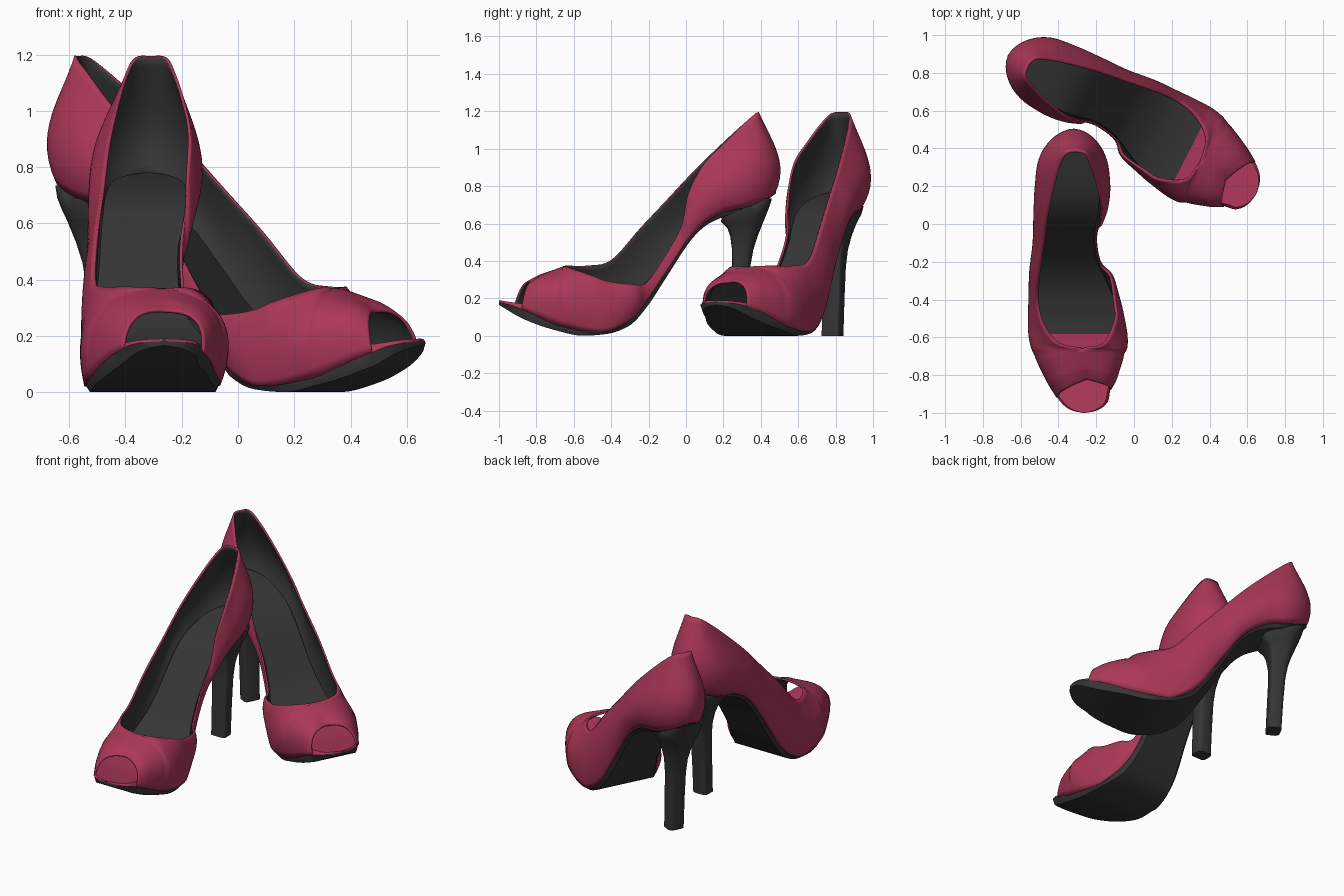
import bpy, bmesh, math
from mathutils import Vector, Matrix

if "Cube" in bpy.data.objects:
    bpy.data.objects.remove(bpy.data.objects["Cube"])


def mat(name, col):
    m = bpy.data.materials.new(name)
    m.diffuse_color = (*col, 1)
    m.use_nodes = True
    m.node_tree.nodes["Principled BSDF"].inputs["Base Color"].default_value = m.diffuse_color
    return m


RED = mat("raspberry leather", (0.41, 0.039, 0.098))
DARK = mat("charcoal lining", (0.036, 0.036, 0.036))

# side profiles (y, z): feather line, sole underside, footbed
FEATHER = [(-1, .181), (-.92, .158), (-.83, .12), (-.7, .06), (-.6, .035), (-.5, .022), (-.4, .03),
           (-.3, .08), (-.2, .205), (-.1, .355), (0, .5), (.08, .59), (.2, .66), (.33, .69),
           (.43, .73), (.48, .77)]
UNDER = [(-1, .165), (-.87, .09), (-.7, .03), (-.55, 0), (-.42, .01), (-.3, .055), (-.22, .14),
         (-.1, .32), (0, .475), (.06, .55), (.12, .598), (.2, .635), (.3, .665), (.4, .705), (.48, .76)]
BED = [(-1, .19), (-.87, .17), (-.7, .15), (-.55, .15), (-.4, .175), (-.28, .235), (-.2, .3),
       (-.1, .43), (0, .56), (.1, .66), (.2, .71), (.35, .755), (.48, .782)]
# foot outline (x, y): outer side from toe to heel, inner side back to toe
OUTER = [(-.41, -.92), (-.465, -.83), (-.52, -.7), (-.538, -.6), (-.545, -.5), (-.545, -.4),
         (-.535, -.25), (-.513, -.1), (-.5, .05), (-.485, .2), (-.463, .33), (-.405, .43), (-.32, .48)]
INNER = [(-.235, .43), (-.182, .33), (-.165, .2), (-.17, .09), (-.185, 0), (-.195, -.03),
         (-.197, -.1), (-.178, -.2), (-.14, -.28), (-.088, -.4), (-.066, -.5), (-.061, -.6),
         (-.074, -.7), (-.097, -.82), (-.122, -.88)]
# top edge (x, y, z) and bulge of the wall at each outline point
TOP_OUT = [(-.25, -.825, .29, .055), (-.26, -.765, .33, .085), (-.27, -.66, .37, .113),
           (-.4, -.635, .375, .075), (-.485, -.53, .375, .042), (-.515, -.4, .405, .027),
           (-.505, -.25, .57, .033), (-.483, -.1, .73, .036), (-.462, .05, .89, .045),
           (-.43, .2, 1.035, .055), (-.397, .315, 1.14, .062), (-.365, .375, 1.19, .055),
           (-.31, .39, 1.195, .05)]
TOP_IN = [(-.255, .375, 1.19, .048), (-.225, .315, 1.14, .052), (-.19, .21, 1.035, .045),
          (-.168, .1, .925, .032), (-.176, .015, .77, .016), (-.192, -.025, .59, .005),
          (-.197, -.1, .445, .002), (-.175, -.21, .285, .004), (-.12, -.28, .275, .02),
          (-.1, -.41, .29, .022), (-.095, -.51, .325, .03), (-.16, -.635, .368, .072),
          (-.27, -.66, .37, .113), (-.26, -.765, .33, .085), (-.25, -.825, .29, .055)]


def curve(pts, y):
    """Smooth monotone interpolation of (y, value) points."""
    d = [(b[1] - a[1]) / (b[0] - a[0]) for a, b in zip(pts, pts[1:])]
    m = [d[0]] + [2 * p * q / (p + q) if p * q > 0 else 0 for p, q in zip(d, d[1:])] + [d[-1]]
    i = 0
    while i < len(pts) - 2 and y > pts[i + 1][0]:
        i += 1
    h = pts[i + 1][0] - pts[i][0]
    t = min(max((y - pts[i][0]) / h, 0), 1)
    return ((2 * t**3 - 3 * t**2 + 1) * pts[i][1] + (t**3 - 2 * t**2 + t) * h * m[i]
            + (3 * t**2 - 2 * t**3) * pts[i + 1][1] + (t**3 - t**2) * h * m[i + 1])


def catmull(a, b, c, d, t):
    return .5 * (2 * b + (c - a) * t + (2 * a - 5 * b + 4 * c - d) * t * t
                 + (3 * b - a - 3 * c + d) * t**3)


def finish(bm, name, mtx, mirrored, angle):
    bmesh.ops.transform(bm, matrix=mtx, verts=bm.verts)
    if mirrored:
        bmesh.ops.reverse_faces(bm, faces=bm.faces)
    me = bpy.data.meshes.new(name)
    bm.to_mesh(me)
    bm.free()
    ob = bpy.data.objects.new(name, me)
    bpy.context.collection.objects.link(ob)
    me.materials.append(RED)
    me.materials.append(DARK)
    bpy.ops.object.select_all(action='DESELECT')
    ob.select_set(True)
    bpy.context.view_layer.objects.active = ob
    bpy.ops.object.shade_smooth_by_angle(angle=math.radians(angle))
    return ob


def grid(bm, rows, closed=False):
    """Skin rows of points; returns faces as (face, column)."""
    vs = [[bm.verts.new(p) for p in r] for r in rows]
    n, out = len(rows[0]), []
    for a, b in zip(vs, vs[1:]):
        for j in range(n if closed else n - 1):
            k = (j + 1) % n
            out.append((bm.faces.new((a[j], a[k], b[k], b[j])), j))
    return vs, out


def upper():
    F = [Vector((x, y, curve(FEATHER, y))) for x, y in OUTER + INNER]
    tops = TOP_OUT + TOP_IN
    T = [Vector(t[:3]) for t in tops]
    B = [t[3] for t in tops]
    n, sub, rows = len(F), 5, 14
    fs, ts, bs = [], [], []
    for i in range(n - 1):
        lo, hi = max(i - 1, 0), min(i + 2, n - 1)
        t0 = T[n - 4] if i == 2 else T[lo]
        t3 = T[3] if i == n - 4 else T[hi]
        for s in range(sub + (i == n - 2)):
            u = s / sub
            fs.append(catmull(F[lo], F[i], F[i + 1], F[hi], u))
            crown = i < 2 or i > n - 4
            ts.append(T[i].lerp(T[i + 1], u) if crown else catmull(t0, T[i], T[i + 1], t3, u))
            bs.append(catmull(B[lo], B[i], B[i + 1], B[hi], u))
    cols = []
    for i, (f, t, b) in enumerate(zip(fs, ts, bs)):
        tan = fs[min(i + 1, len(fs) - 1)] - fs[max(i - 1, 0)]
        nor = (t - f).cross(tan).normalized()
        skew = 1.2 * min(max((t.z - .6) / .4, 0), 1)  # heel cup is fullest low down
        cols.append([f.lerp(t, v) + nor * b * 4 * v * (1 - v) * (1 + skew * (.5 - v))
                     for v in (k / rows for k in range(rows + 1))])
    bm = bmesh.new()
    grid(bm, cols)
    bmesh.ops.remove_doubles(bm, verts=bm.verts, dist=.0008)
    return bm


def sole():
    out = [(-1, -.275), (-.99, -.325), (-.965, -.37)] + [(y, x) for x, y in OUTER]
    inn = [(-1, -.25), (-.99, -.2), (-.965, -.155), (-.93, -.13)] + [(y, x) for x, y in INNER[::-1]] + [(.48, -.32)]
    rows, n = [], 70
    for i in range(n + 1):
        y = -.26 - .74 * math.cos(math.pi * i / n)
        a, b = curve(out, y) + .004, curve(inn, y) - .004
        if b - a < .01:
            a, b = -.325, -.315
        zu, zf, zt = curve(UNDER, y), curve(FEATHER, y), curve(BED, y)
        e = min(.014, (b - a) * .2)
        rows.append([(a + e, y, zu), (a, y, zf), (a + e, y, zt), (b - e, y, zt), (b, y, zf), (b - e, y, zu)])
    bm = bmesh.new()
    vs, faces = grid(bm, rows, True)
    for f, j in faces:
        # footbed is red under the toes
        f.material_index = 0 if j in (1, 2, 3) and f.calc_center_median().y < -.59 else 1
    for r in (vs[0], vs[-1]):
        bm.faces.new(r).material_index = 1
    bmesh.ops.recalc_face_normals(bm, faces=bm.faces)
    return bm


def heel():
    # z, front y, back y, half width
    prof = [(0, .23, .318, .052), (.2, .239, .33, .054), (.37, .247, .344, .057), (.46, .246, .36, .064),
            (.53, .237, .382, .079), (.575, .222, .4, .094), (.61, .188, .414, .11),
            (.65, .19, .43, .13), (.69, .23, .446, .132), (.735, .35, .46, .09)]
    rows = []
    for z, y0, y1, w in prof:
        c, d = (y0 + y1) / 2, (y1 - y0) / 2
        ring = []
        for k in range(24):
            s, q = math.sin(k * math.pi / 12), math.cos(k * math.pi / 12)
            p = .35 if q < 0 else .55 + .2 * min(z / .6, 1)  # square breast, rounder back
            ring.append((-.314 + w * math.copysign(abs(s)**p, s), c + d * math.copysign(abs(q)**p, q), z))
        rows.append(ring)
    bm = bmesh.new()
    vs, _ = grid(bm, rows, True)
    for r in (vs[0], vs[-1]):
        bm.faces.new(r)
    for f in bm.faces:
        f.material_index = 1
    bmesh.ops.recalc_face_normals(bm, faces=bm.faces)
    return bm


# second shoe is the first one mirrored, turned and moved
place = (Matrix.Translation((-.362, .381, 0)) @ Matrix.Rotation(math.radians(63), 4, 'Z')
         @ Matrix.Diagonal((-1, 1, 1, 1)))
for side, mtx, mirrored in (("left", Matrix(), False), ("right", place, True)):
    ob = finish(upper(), side + "_upper", mtx, mirrored, 50)
    # leather shell with a dark lining
    if sum(p.normal.z for p in ob.data.polygons if p.center.z < .4) < 0:
        ob.data.flip_normals()
    so = ob.modifiers.new("lining", 'SOLIDIFY')
    so.thickness, so.offset, so.material_offset = .011, -1, 1
    bpy.ops.object.modifier_apply(modifier="lining")
    finish(sole(), side + "_sole", mtx, mirrored, 35)
    finish(heel(), side + "_heel", mtx, mirrored, 40)
